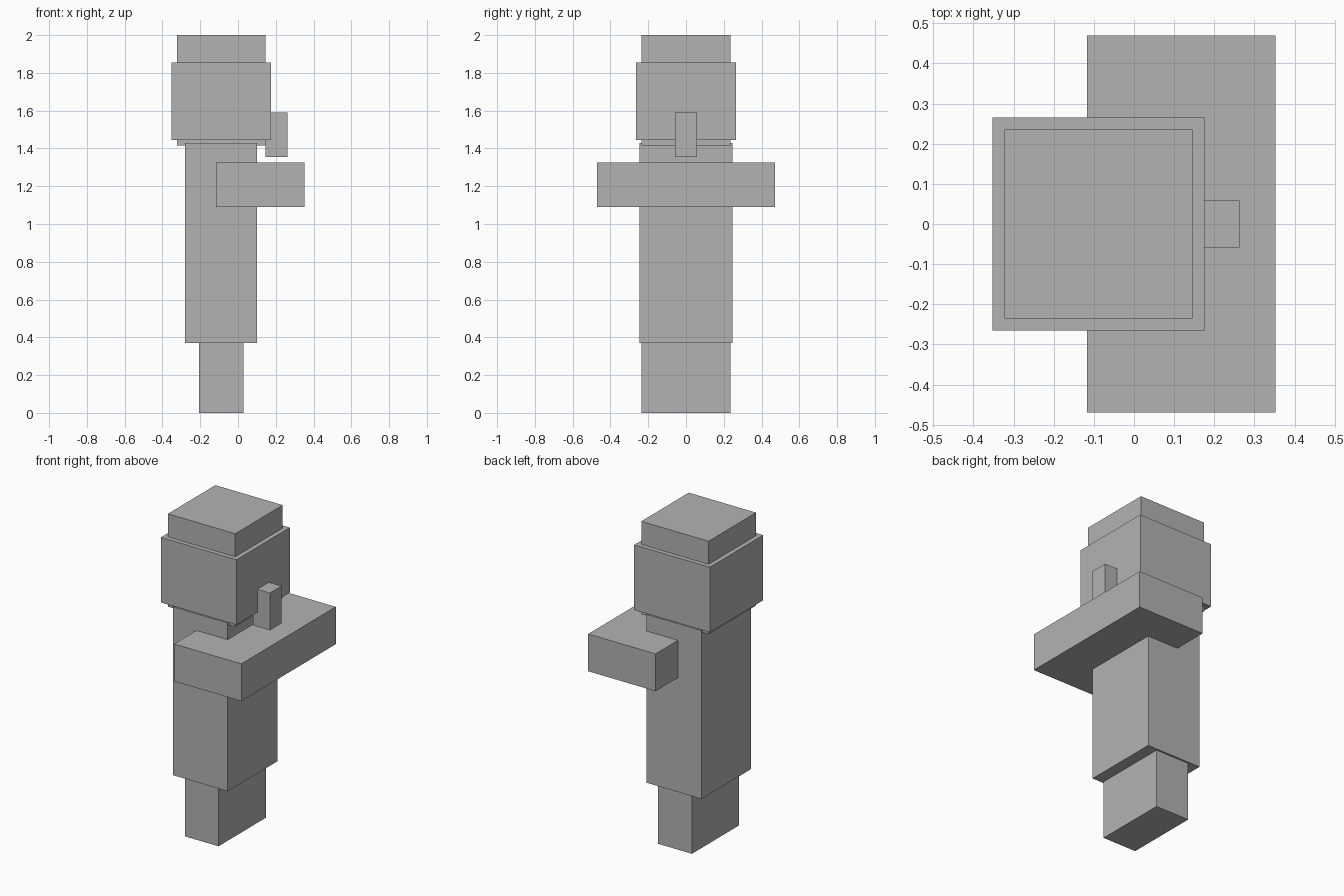
import bpy

if "Cube" in bpy.data.objects:
    bpy.data.objects.remove(bpy.data.objects["Cube"])

grey = bpy.data.materials.new("plain grey")
grey.diffuse_color = (0.45, 0.45, 0.45, 1)
grey.use_nodes = True
grey.node_tree.nodes["Principled BSDF"].inputs["Base Color"].default_value = grey.diffuse_color


def box(name, x0, x1, half_y, z0, z1):
    """Axis-aligned box, symmetric about y = 0."""
    bpy.ops.mesh.primitive_cube_add(size=1, location=((x0 + x1) / 2, 0, (z0 + z1) / 2))
    ob = bpy.context.object
    ob.name = name
    ob.scale = (x1 - x0, 2 * half_y, z1 - z0)
    bpy.ops.object.transform_apply(location=False, rotation=False, scale=True)
    ob.data.materials.append(grey)
    return ob


# Lower body
box("legs", -0.206, 0.029, 0.235, 0.0, 0.70)
box("robe", -0.281, 0.101, 0.247, 0.37, 1.43)

# Folded arms, facing +x
box("folded_arms", -0.117, 0.352, 0.47, 1.09, 1.325)

# Head with a wider band around it, and a long nose
box("head", -0.323, 0.146, 0.236, 1.415, 2.0)
box("head_band", -0.352, 0.175, 0.265, 1.445, 1.855)
box("nose", 0.146, 0.263, 0.058, 1.355, 1.59)
